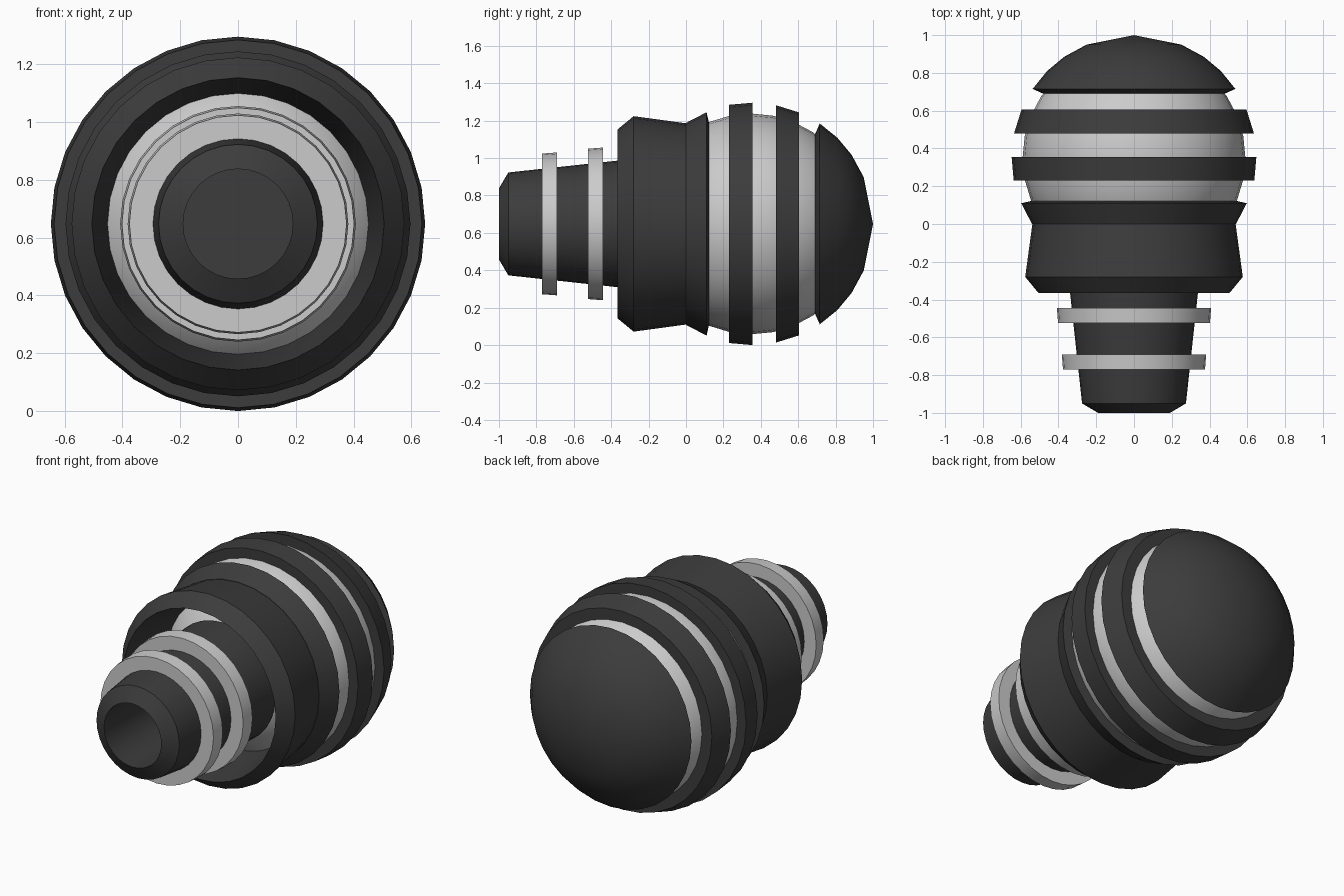
import bpy, bmesh
from math import sin, cos, pi, sqrt, radians

if "Cube" in bpy.data.objects:
    bpy.data.objects.remove(bpy.data.objects["Cube"])

CZ, SIDES = 0.648, 32          # axis height, sides of every turned part
SY, R_IN, R_OUT = 0.35, 0.59, 0.65   # sphere centre on y, core and shell radius

dark = bpy.data.materials.new("dark_grey")
dark.diffuse_color = (0.045, 0.045, 0.045, 1)
dark.use_nodes = True
dark.node_tree.nodes["Principled BSDF"].inputs["Base Color"].default_value = dark.diffuse_color


def lathe(name, profile, mat=None, closed=True):
    """Turn (y, radius) points around the horizontal y axis."""
    bm = bmesh.new()
    rows = []
    for y, r in profile:
        if r < 1e-5:
            rows.append([bm.verts.new((0, y, CZ))])
        else:
            rows.append([bm.verts.new((r * sin(2 * pi * i / SIDES), y,
                                       CZ + r * cos(2 * pi * i / SIDES)))
                         for i in range(SIDES)])
    pairs = list(zip(rows, rows[1:]))
    if closed:
        pairs.append((rows[-1], rows[0]))
    for a, b in pairs:
        for i in range(SIDES):
            j = (i + 1) % SIDES
            if len(a) == 1 and len(b) == 1:
                continue
            if len(a) == 1:
                bm.faces.new((a[0], b[i], b[j]))
            elif len(b) == 1:
                bm.faces.new((a[i], b[0], a[j]))
            else:
                bm.faces.new((a[i], b[i], b[j], a[j]))
    bmesh.ops.recalc_face_normals(bm, faces=bm.faces)
    me = bpy.data.meshes.new(name)
    bm.to_mesh(me)
    bm.free()
    ob = bpy.data.objects.new(name, me)
    bpy.context.collection.objects.link(ob)
    if mat:
        me.materials.append(mat)
    bpy.ops.object.select_all(action='DESELECT')
    ob.select_set(True)
    bpy.context.view_layer.objects.active = ob
    bpy.ops.object.shade_smooth_by_angle(angle=radians(30))
    return ob


def shell_r(y, radius):
    return sqrt(radius ** 2 - (y - SY) ** 2)


# Light core sphere
lathe("core_sphere", [(SY - R_IN * cos(pi * k / 16), R_IN * sin(pi * k / 16))
                      for k in range(17)], closed=False)

# Dark hoops lying on the outer shell
for i, (y0, y1) in enumerate([(0.23, 0.355), (0.48, 0.605)]):
    lathe(f"hoop_{i + 1}", [(y0, 0.56), (y0, shell_r(y0, R_OUT - 0.002)),
                            (y1, shell_r(y1, R_OUT - 0.002)), (y1, 0.5)], dark)

# Flared hoop that joins the collar
lathe("flared_hoop", [(0.0, 0.46), (0.0, 0.54), (0.11, 0.597), (0.125, 0.53)], dark)

# Domed end cap
lathe("end_dome", [(1.0, 0), (0.95, 0.25), (0.885, 0.37), (0.81, 0.46),
                   (0.715, 0.537), (0.69, 0.48), (0.69, 0.44)], dark, closed=False)

# Collar with a sharp front lip and a tapered inside
lathe("collar", [(0.0, 0.45), (0.0, 0.538), (-0.28, 0.576), (-0.365, 0.506),
                 (-0.03, 0.452)], dark)

# Tapered neck tube with a bore
lathe("neck_tube", [(-0.15, 0), (-0.15, 0.355), (-0.36, 0.339), (-0.95, 0.275),
                    (-1.0, 0.19), (-0.3, 0.19), (-0.3, 0)], dark, closed=False)

# Light rings around the neck
for i, (y, r) in enumerate([(-0.525, 0.402), (-0.77, 0.376)]):
    lathe(f"neck_ring_{i + 1}", [(y, 0.27), (y, r), (y + 0.08, r + 0.006),
                                 (y + 0.08, 0.27)])
